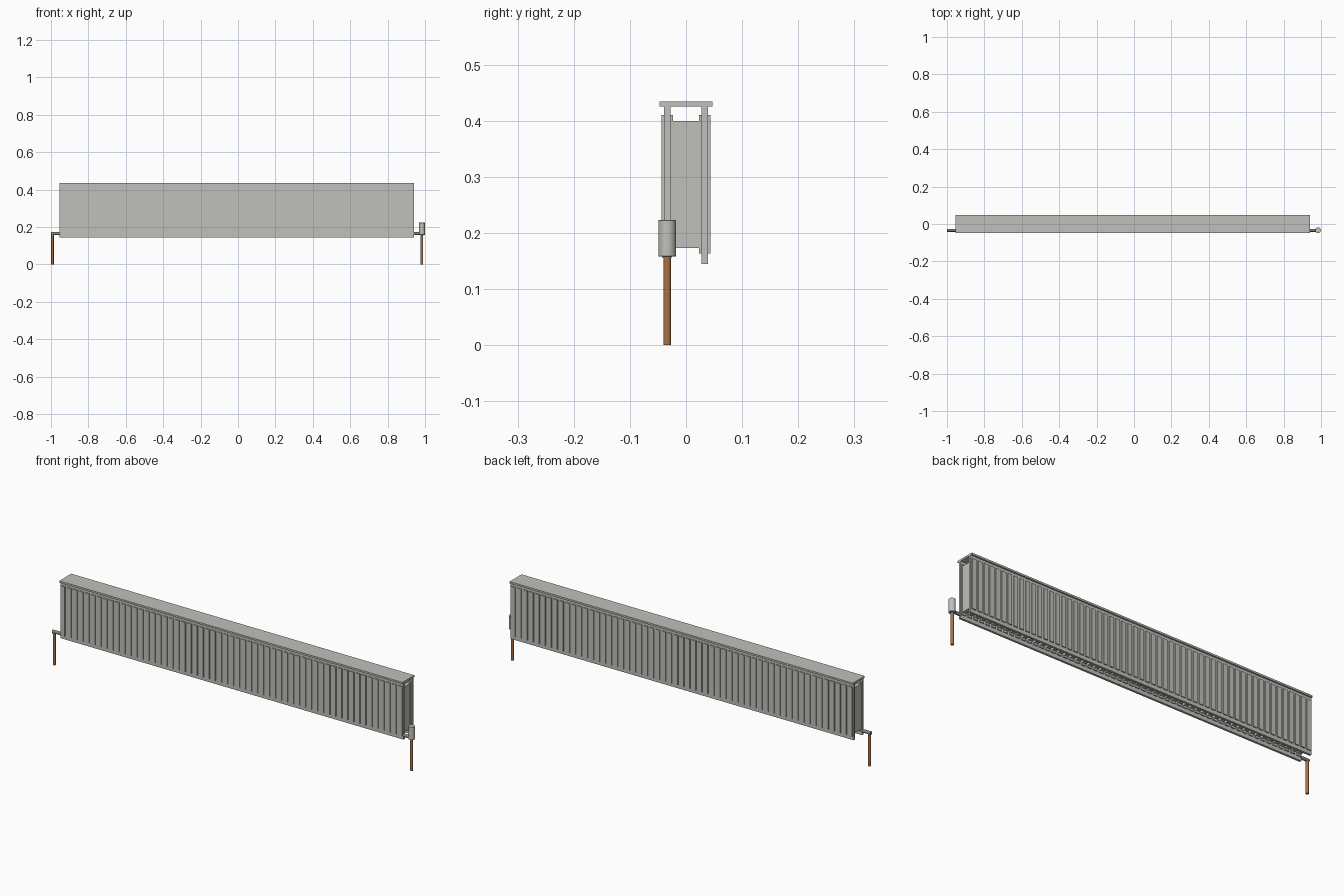
import bpy, bmesh
from math import pi
from mathutils import Matrix, Vector

cube = bpy.data.objects.get("Cube")
if cube:
    bpy.data.objects.remove(cube)


def material(name, rgb):
    m = bpy.data.materials.new(name)
    m.use_nodes = True
    m.diffuse_color = (*rgb, 1)
    m.node_tree.nodes["Principled BSDF"].inputs["Base Color"].default_value = (*rgb, 1)
    return m


enamel = material("pale grey enamel", (0.53, 0.53, 0.50))
metal = material("dark grey metal", (0.22, 0.22, 0.21))
copper = material("copper", (0.40, 0.17, 0.06))

LEFT, RIGHT = -0.955, 0.942      # ends of the panels
PANEL_Y = 0.0335                 # distance of each panel from the centre
RIBS = 57
PITCH = (RIGHT - LEFT) / RIBS
VALVE_Z = 0.165


def finish(bm, name, mat):
    mesh = bpy.data.meshes.new(name)
    bm.to_mesh(mesh)
    bm.free()
    mesh.materials.append(mat)
    obj = bpy.data.objects.new(name, mesh)
    bpy.context.collection.objects.link(obj)
    return obj


def boxes(name, mat, bounds):
    """One object holding a box for each pair of opposite corners."""
    bm = bmesh.new()
    for low, high in bounds:
        low, high = Vector(low), Vector(high)
        size = Matrix.Diagonal((*(high - low), 1))
        bmesh.ops.create_cube(bm, size=1, matrix=Matrix.Translation((low + high) / 2) @ size)
    return finish(bm, name, mat)


def cylinder(name, mat, start, end, radius, bevel=0):
    start, end = Vector(start), Vector(end)
    axis = end - start
    turn = axis.to_track_quat("Z", "Y").to_matrix().to_4x4()
    bm = bmesh.new()
    bmesh.ops.create_cone(bm, cap_ends=True, segments=24, radius1=radius, radius2=radius,
                          depth=axis.length, matrix=Matrix.Translation((start + end) / 2) @ turn)
    obj = finish(bm, name, mat)
    if bevel:
        mod = obj.modifiers.new("soft rim", "BEVEL")
        mod.width, mod.segments = bevel, 2
    bpy.ops.object.select_all(action="DESELECT")
    obj.select_set(True)
    bpy.context.view_layer.objects.active = obj
    bpy.ops.object.shade_smooth_by_angle(angle=pi / 6)
    return obj


def repeated(width, y, half_depth, bottom, top):
    """Upright bars spaced evenly along the radiator."""
    for i in range(RIBS):
        x = LEFT + (i + 0.5) * PITCH
        yield ((x - width / 2, y - half_depth, bottom), (x + width / 2, y + half_depth, top))


# Two flat panels with raised ribs on both faces
for side, label in ((-1, "front"), (1, "back")):
    y = side * PANEL_Y
    boxes(label + "_panel", enamel, [((LEFT, y - 0.0055, 0.145), (RIGHT, y + 0.0055, 0.426))])
    boxes(label + "_panel_ribs", enamel, repeated(PITCH * 0.68, y, 0.0105, 0.163, 0.41))

# Convector fins between the panels
boxes("convector_fins", enamel, repeated(PITCH * 0.6, 0, 0.0235, 0.173, 0.40))

# Top cover
boxes("top_cover", enamel, [((LEFT, -0.047, 0.425), (RIGHT, 0.047, 0.434))])

# Supply pipes and valve bodies at both ends
for label, pipe_x, panel_x in (("right", -0.992, LEFT), ("left", 0.983, RIGHT)):
    out = -1 if pipe_x < 0 else 1
    cylinder(label + "_pipe", copper, (pipe_x, -PANEL_Y, 0), (pipe_x, -PANEL_Y, 0.158), 0.007)
    cylinder(label + "_valve_body", metal, (panel_x - out * 0.005, -PANEL_Y, VALVE_Z),
             (pipe_x + out * 0.008, -PANEL_Y, VALVE_Z), 0.008)
    cylinder(label + "_pipe_nut", metal, (pipe_x, -PANEL_Y, 0.155),
             (pipe_x, -PANEL_Y, VALVE_Z), 0.008)

# Thermostat head on the left valve
cylinder("thermostat_head", enamel, (0.984, -PANEL_Y, 0.158), (0.984, -PANEL_Y, 0.223), 0.0155, 0.001)
